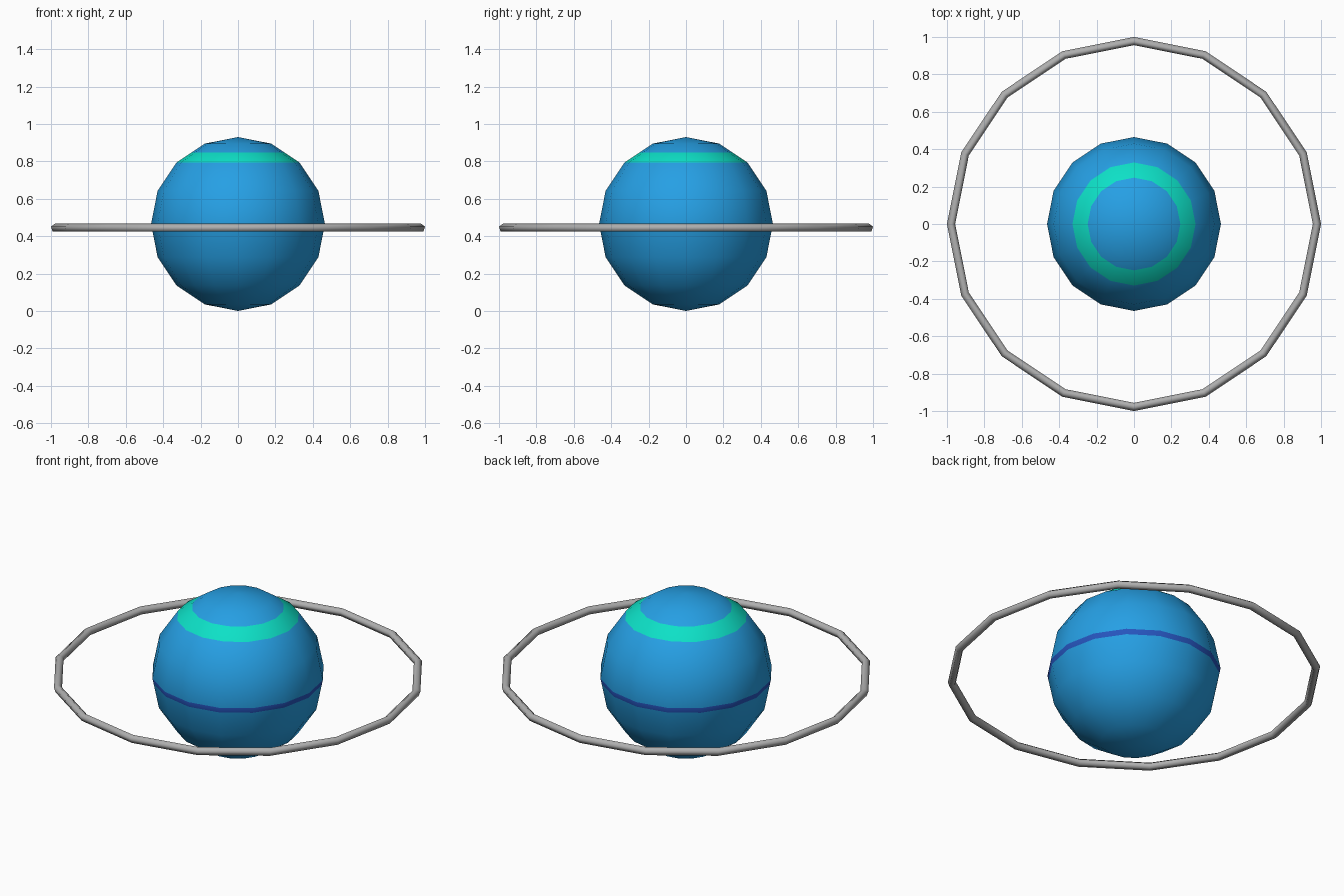
import bpy, bmesh, math

if "Cube" in bpy.data.objects:
    bpy.data.objects.remove(bpy.data.objects["Cube"])

R, CZ, SIDES = 0.465, 0.465, 16


def material(name, rgb):
    m = bpy.data.materials.new(name)
    m.diffuse_color = (*rgb, 1)
    m.use_nodes = True
    m.node_tree.nodes["Principled BSDF"].inputs["Base Color"].default_value = m.diffuse_color
    return m


def finish(name, bm, mats):
    for f in bm.faces:
        f.smooth = True
    bmesh.ops.recalc_face_normals(bm, faces=bm.faces[:])
    mesh = bpy.data.meshes.new(name)
    bm.to_mesh(mesh)
    bm.free()
    for m in mats:
        mesh.materials.append(m)
    obj = bpy.data.objects.new(name, mesh)
    bpy.context.collection.objects.link(obj)
    return obj


blue = material("sky blue", (0.019, 0.35, 0.78))
mint = material("mint green", (0.004, 0.75, 0.57))
navy = material("deep blue", (0.019, 0.09, 0.51))
grey = material("grey", (0.43, 0.43, 0.43))

# Planet: low-poly sphere, cut level to make the painted bands
bm = bmesh.new()
bmesh.ops.create_uvsphere(bm, u_segments=SIDES, v_segments=8, radius=R)
bmesh.ops.translate(bm, verts=bm.verts[:], vec=(0, 0, CZ))
band_low, band_high = CZ + R * math.sin(math.pi / 4), 0.848
belt_low, belt_high = 0.435, CZ
for z in (band_high, belt_low):
    bmesh.ops.bisect_plane(bm, geom=bm.verts[:] + bm.edges[:] + bm.faces[:],
                           plane_co=(0, 0, z), plane_no=(0, 0, 1))
for f in bm.faces:
    z = f.calc_center_median().z
    if band_low < z < band_high:
        f.material_index = 1
    elif belt_low < z < belt_high:
        f.material_index = 2
finish("planet", bm, [blue, mint, navy])

# Ring: five-sided tube swept round in sixteen steps
bm = bmesh.new()
major, minor, ring_z = 0.978, 0.023, 0.444
loops = []
for i in range(SIDES):
    a = math.tau * i / SIDES
    loop = []
    for j in range(5):
        t = math.pi / 2 + math.tau * j / 5
        r = major + minor * math.cos(t)
        loop.append(bm.verts.new((r * math.cos(a), r * math.sin(a),
                                  ring_z + minor * math.sin(t))))
    loops.append(loop)
for i in range(SIDES):
    p, q = loops[i], loops[(i + 1) % SIDES]
    for j in range(5):
        k = (j + 1) % 5
        bm.faces.new((p[j], q[j], q[k], p[k]))
finish("orbit_ring", bm, [grey])
